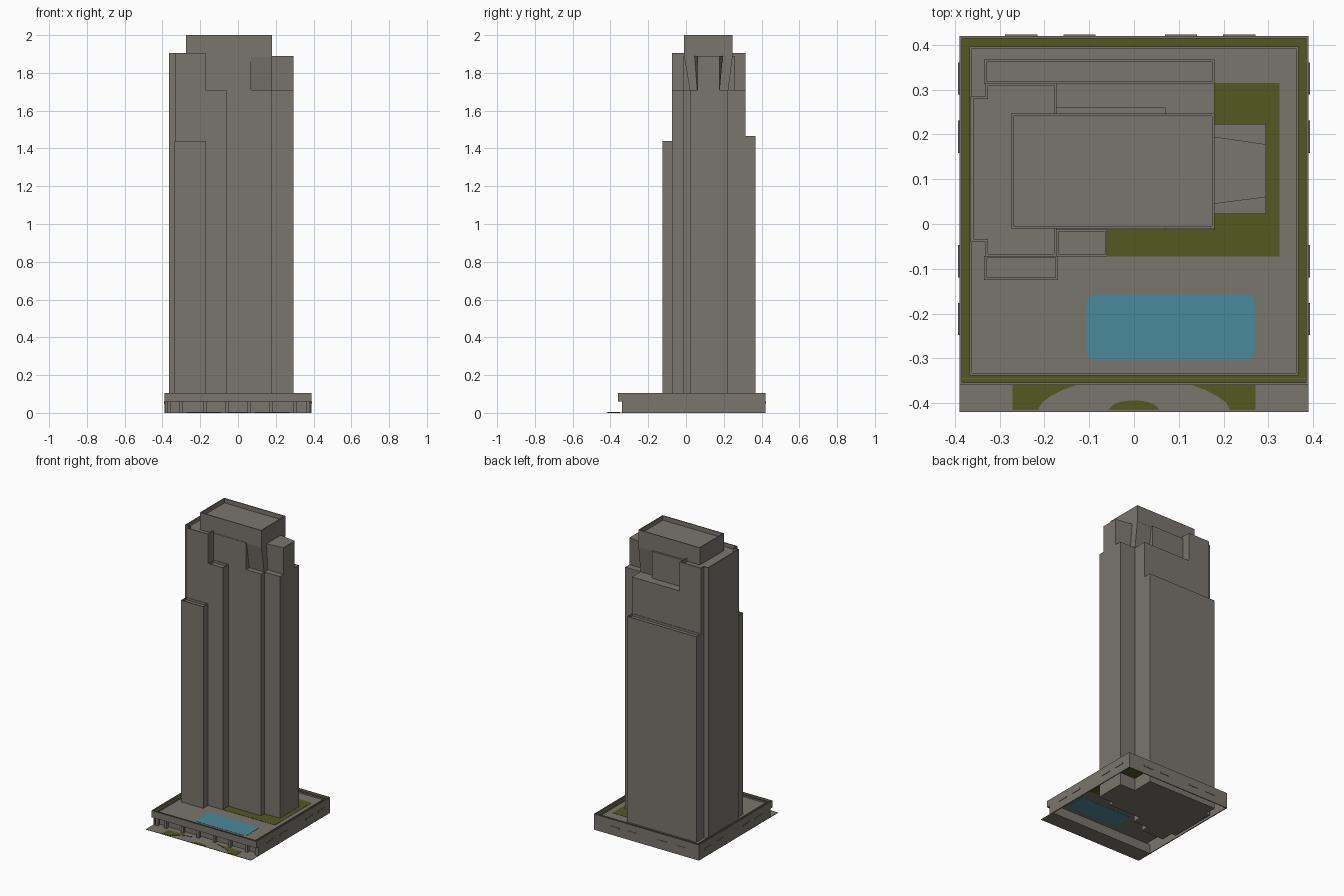
import bpy, bmesh, math

if "Cube" in bpy.data.objects:
    bpy.data.objects.remove(bpy.data.objects["Cube"])


def material(name, rgb):
    m = bpy.data.materials.new(name)
    m.diffuse_color = (*rgb, 1)
    m.use_nodes = True
    m.node_tree.nodes["Principled BSDF"].inputs["Base Color"].default_value = m.diffuse_color
    return m


STONE = material("warm_grey_stone", (0.195, 0.18, 0.158))
GRASS = material("olive_grass", (0.084, 0.102, 0.014))
WATER = material("pool_blue", (0.069, 0.254, 0.332))


def finish(name, bm, mat):
    bmesh.ops.recalc_face_normals(bm, faces=bm.faces)
    me = bpy.data.meshes.new(name)
    bm.to_mesh(me)
    bm.free()
    me.materials.append(mat)
    ob = bpy.data.objects.new(name, me)
    bpy.context.collection.objects.link(ob)
    return ob


def prism(name, pts, z0, z1, mat=STONE, rim=0, depth=0):
    """Extrude an outline; optionally sink the roof behind a parapet rim."""
    bm = bmesh.new()
    base = bm.faces.new([bm.verts.new((x, y, z0)) for x, y in pts])
    ext = bmesh.ops.extrude_face_region(bm, geom=[base], use_keep_orig=True)["geom"]
    for v in ext:
        if isinstance(v, bmesh.types.BMVert):
            v.co.z = z1
    bmesh.ops.recalc_face_normals(bm, faces=bm.faces)
    if rim:
        top = max(bm.faces, key=lambda f: f.calc_center_median().z)
        bmesh.ops.inset_region(bm, faces=[top], thickness=rim, use_even_offset=True)
        sunk = bmesh.ops.extrude_discrete_faces(bm, faces=[top])["faces"][0]
        for v in sunk.verts:
            v.co.z -= depth
    return finish(name, bm, mat)


def rect(x0, x1, y0, y1):
    return [(x0, y0), (x1, y0), (x1, y1), (x0, y1)]


def box(name, x0, x1, y0, y1, z0, z1, mat=STONE, rim=0, depth=0):
    return prism(name, rect(x0, x1, y0, y1), z0, z1, mat, rim, depth)


def loft(name, low, high, z0, z1):
    """Solid between two four-sided outlines."""
    bm = bmesh.new()
    a = [bm.verts.new((x, y, z0)) for x, y in low]
    b = [bm.verts.new((x, y, z1)) for x, y in high]
    bm.faces.new(a)
    bm.faces.new(b)
    for i in range(4):
        j = (i + 1) % 4
        bm.faces.new((a[i], a[j], b[j], b[i]))
    return finish(name, bm, STONE)


def ring(name, outer, inner, z0, z1, mat=STONE):
    """Rectangular frame with vertical walls."""
    bm = bmesh.new()
    loops = [[bm.verts.new((x, y, z)) for x, y in rect(*r)]
             for r, z in ((outer, z0), (outer, z1), (inner, z1), (inner, z0))]
    for k in range(4):
        p, q = loops[k], loops[(k + 1) % 4]
        for i in range(4):
            j = (i + 1) % 4
            bm.faces.new((p[i], p[j], q[j], q[i]))
    return finish(name, bm, mat)


def arc(cx, cy, rx, ry, a0, a1, n):
    return [(cx + rx * math.cos(math.radians(a0 + (a1 - a0) * i / n)),
             cy + ry * math.sin(math.radians(a0 + (a1 - a0) * i / n))) for i in range(n + 1)]


# --- Tower shafts ---
prism("left_shaft", [(-0.365, -0.04), (-0.332, -0.04), (-0.332, -0.073), (-0.173, -0.073),
                     (-0.173, 0.315), (-0.332, 0.315), (-0.332, 0.285), (-0.365, 0.285)],
      0, 1.905, rim=0.006, depth=0.025)
box("front_left_shaft", -0.335, -0.17, -0.125, -0.071, 0, 1.44, rim=0.005, depth=0.015)
box("front_middle_shaft", -0.174, -0.06, -0.073, -0.012, 0, 1.71, rim=0.005, depth=0.015)
box("back_slab", -0.335, 0.18, 0.313, 0.367, 0, 1.465, rim=0.005, depth=0.015)
box("core_shaft", -0.174, 0.18, -0.013, 0.315, 0, 1.71)
box("core_upper", -0.175, 0.07, -0.013, 0.26, 1.70, 1.89)
box("right_wing", 0.179, 0.295, 0.022, 0.223, 0, 1.71)

# --- Flared necks and crown ---
loft("core_neck", rect(0.069, 0.18, 0.022, 0.223), rect(0.069, 0.18, -0.01, 0.247), 1.70, 1.89)
loft("wing_neck", rect(0.179, 0.295, 0.06, 0.178),
     [(0.179, 0.045), (0.295, 0.06), (0.295, 0.178), (0.179, 0.195)], 1.70, 1.89)
box("crown", -0.275, 0.18, -0.01, 0.247, 1.885, 2.0, rim=0.006, depth=0.03)

# --- Podium: walls, parapet, planters, deck ---
ring("podium_band", (-0.39, 0.39, -0.36, 0.42), (-0.384, 0.384, -0.354, 0.414), 0.06, 0.105)
ring("planter_curb", (-0.367, 0.367, -0.339, 0.397), (-0.362, 0.362, -0.334, 0.392), 0.085, 0.098)
ring("planter_grass", (-0.385, 0.385, -0.355, 0.415), (-0.366, 0.366, -0.338, 0.396),
     0.088, 0.094, GRASS)
ring("planter_front_edge", (-0.386, 0.386, -0.356, -0.345), (-0.385, 0.385, -0.355, -0.346),
     0.09, 0.096)
box("podium_deck", -0.385, 0.385, -0.355, 0.415, 0.084, 0.088)
box("front_soffit", -0.388, 0.388, -0.358, -0.31, 0.06, 0.064)
box("podium_back_wall", -0.39, 0.39, 0.414, 0.42, 0, 0.06)
for side, s in (("left", -1), ("right", 1)):
    a, b = sorted((s * 0.384, s * 0.39))
    box("podium_wall_" + side, a, b, -0.34, 0.42, 0, 0.06)
box("lobby_wall", -0.385, 0.385, -0.312, -0.308, 0, 0.062)

# Entrance columns
for i, x in enumerate((-0.365, -0.30, -0.175, -0.06, 0.06, 0.175, 0.30, 0.372)):
    box(f"entrance_column_{i}", x - 0.009, x + 0.009, -0.34, -0.322, 0, 0.062)

# Window hoods on the back and sides
for i, x in enumerate((-0.252, -0.122, 0.105, 0.235)):
    box(f"back_hood_{i}", x - 0.036, x + 0.036, 0.419, 0.423, 0.05, 0.06)
for i, y in enumerate((0.325, 0.195, -0.083, -0.212)):
    for side, s in (("left", -1), ("right", 1)):
        a, b = sorted((s * 0.389, s * 0.393))
        box(f"{side}_hood_{i}", a, b, y - 0.036, y + 0.036, 0.05, 0.06)

# --- Deck lawn and pool ---
box("deck_lawn", -0.06, 0.325, -0.073, 0.315, 0.083, 0.0895, GRASS)
r = 0.02
pool = []
for cx, cy, a in ((0.25, -0.177, 0), (-0.085, -0.177, 90), (-0.085, -0.285, 180), (0.25, -0.285, 270)):
    pool += arc(cx, cy, r, r, a, a + 90, 6)
prism("pool", pool, 0.083, 0.0895, WATER)

# --- Forecourt with curved drive ---
box("forecourt", -0.39, 0.39, -0.42, -0.308, 0, 0.002)
prism("forecourt_island", arc(0, -0.416, 0.055, 0.022, 0, 180, 20), 0.001, 0.004, GRASS)
for side, s in (("left", -1), ("right", 1)):
    edge = [(0.215, -0.416), (0.205, -0.398), (0.185, -0.384), (0.16, -0.371), (0.13, -0.36),
            (0.09, -0.35), (0.272, -0.35), (0.272, -0.416)]
    prism("forecourt_lawn_" + side, [(s * x, y) for x, y in edge], 0.001, 0.004, GRASS)
